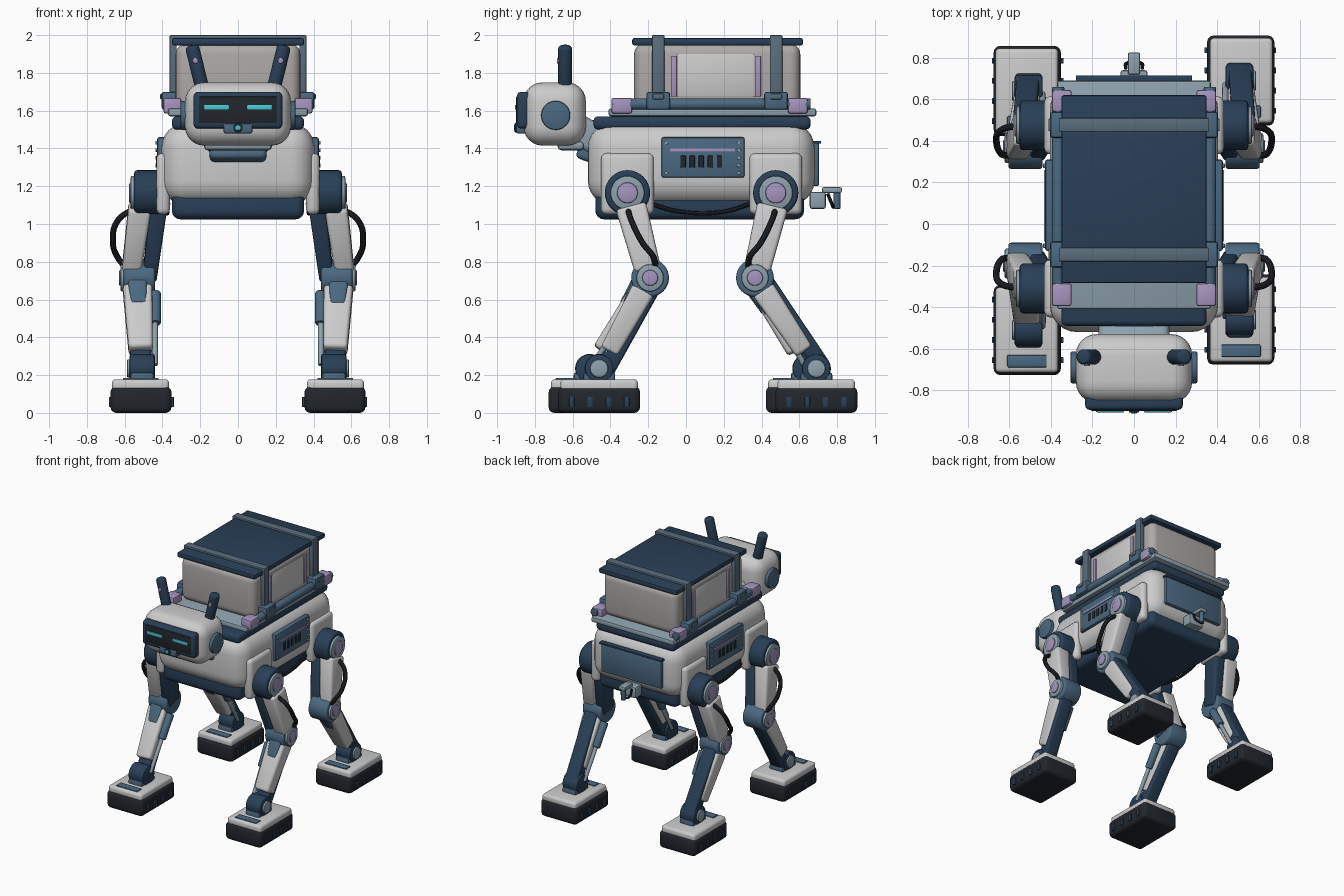
import bpy, bmesh, math
from mathutils import Vector, Matrix

if "Cube" in bpy.data.objects:
    bpy.data.objects.remove(bpy.data.objects["Cube"])

COL = dict(white=(.72, .73, .74), navy=(.022, .05, .095), blue=(.07, .14, .22), steel=(.27, .36, .42),
           lilac=(.38, .30, .52), black=(.016, .02, .026), cyan=(.06, .6, .65), crate=(.42, .40, .39),
           strap=(.10, .15, .20))
MATS = {}
for k, c in COL.items():
    MATS[k] = bpy.data.materials.new(k)
    MATS[k].diffuse_color = (*c, 1)


def add(name, bm, mat):
    bmesh.ops.recalc_face_normals(bm, faces=bm.faces)
    me = bpy.data.meshes.new(name)
    bm.to_mesh(me)
    bm.free()
    me.materials.append(MATS[mat])
    ob = bpy.data.objects.new(name, me)
    bpy.context.collection.objects.link(ob)
    return ob


def bevel(bm, w, seg):
    if w > 0:
        es = [e for e in bm.edges if e.calc_face_angle(0) > 1.0]
        bmesh.ops.bevel(bm, geom=es, offset=w, segments=seg, profile=.5, affect='EDGES', clamp_overlap=True)


def box(name, x, y, z, mat, w=.01, seg=2):
    """Rounded box from three (min, max) ranges."""
    bm = bmesh.new()
    bmesh.ops.create_cube(bm, size=1)
    for v in bm.verts:
        v.co = [(r[0] + r[1]) / 2 + c * abs(r[1] - r[0]) for r, c in zip((x, y, z), v.co)]
    bevel(bm, w, seg)
    return add(name, bm, mat)


def frame(p0, p1):
    d = (p1 - p0).normalized()
    ref = Vector((1, 0, 0)) if abs(d.x) < .9 else Vector((0, 1, 0))
    ax = (ref - d * ref.dot(d)).normalized()
    m = Matrix((ax, d.cross(ax), d)).transposed().to_4x4()
    m.translation = (p0 + p1) / 2
    return m


def beam(name, p0, p1, wx, wy, mat, taper=1, off=0, w=.015):
    """Rounded bar between two points, end size scaled by taper."""
    p0, p1 = Vector(p0), Vector(p1)
    bm = bmesh.new()
    bmesh.ops.create_cube(bm, size=1)
    for v in bm.verts:
        k = taper if v.co.z > 0 else 1
        v.co = (v.co.x * wx * k, v.co.y * wy * k + off, v.co.z * (p1 - p0).length)
    bevel(bm, w, 3)
    bm.transform(frame(p0, p1))
    return add(name, bm, mat)


def cyl(name, p0, p1, r, mat, w=.008, seg=2, n=32):
    p0, p1 = Vector(p0), Vector(p1)
    bm = bmesh.new()
    bmesh.ops.create_cone(bm, cap_ends=True, segments=n, radius1=r, radius2=r, depth=(p1 - p0).length)
    bevel(bm, w, seg)
    bm.transform(frame(p0, p1))
    return add(name, bm, mat)


def hose(name, pts, r):
    cu = bpy.data.curves.new(name, 'CURVE')
    cu.dimensions, cu.bevel_depth, cu.bevel_resolution = '3D', r, 3
    sp = cu.splines.new('BEZIER')
    sp.bezier_points.add(len(pts) - 1)
    for b, p in zip(sp.bezier_points, pts):
        b.co, b.handle_left_type, b.handle_right_type = p, 'AUTO', 'AUTO'
    tmp = bpy.data.objects.new(name + "_path", cu)
    bpy.context.collection.objects.link(tmp)
    bpy.context.view_layer.update()
    me = bpy.data.meshes.new_from_object(tmp.evaluated_get(bpy.context.evaluated_depsgraph_get()))
    bpy.data.objects.remove(tmp)
    bm = bmesh.new()
    bm.from_mesh(me)
    add(name, bm, 'black')


def sx(s, a, b):
    return tuple(sorted((s * a, s * b)))


# Body, belly and cargo deck
box("body", (-.405, .405), (-.52, .68), (1.1, 1.535), 'white', .13, 6)
box("belly", (-.35, .35), (-.48, .625), (1.025, 1.18), 'navy', .045, 4)
box("deck_base", (-.35, .35), (-.49, .66), (1.5, 1.57), 'navy', .025, 3)
box("deck_plate", (-.37, .37), (-.41, .69), (1.57, 1.612), 'steel', .012)

# Cargo crate with lid
box("crate", (-.33, .33), (-.275, .605), (1.6, 1.955), 'crate', .055, 5)
box("crate_lid", (-.35, .35), (-.285, .62), (1.945, 1.985), 'navy', .012)
for y in (-.147, .477):
    box("strap_top", (-.362, .362), (y - .033, y + .033), (1.98, 2.0), 'strap', .006)

# Head, visor and eyes
box("head", (-.28, .28), (-.86, -.53), (1.415, 1.75), 'white', .1, 6)
box("visor", (-.235, .235), (-.895, -.82), (1.505, 1.7), 'navy', .022, 3)
box("visor_screen", (-.208, .208), (-.9, -.87), (1.533, 1.675), 'black', .006)
box("chin_sensor", (-.077, .077), (-.9, -.82), (1.48, 1.533), 'blue', .01)
cyl("chin_lens_ring", (0, -.907, 1.51), (0, -.88, 1.51), .025, 'black', .003)
cyl("chin_lens", (0, -.911, 1.51), (0, -.88, 1.51), .014, 'cyan', .002, n=16)

# Neck
beam("neck", (0, -.62, 1.53), (0, -.4, 1.4), .34, .16, 'steel', w=.035)
box("neck_collar", (-.18, .18), (-.68, -.54), (1.39, 1.44), 'steel', .02)
beam("neck_guard", (0, -.57, 1.4), (0, -.46, 1.36), .3, .1, 'blue', w=.025)
box("neck_cover", (-.11, .11), (-.56, -.42), (1.47, 1.55), 'blue', .02)

# Rear plate and hitch
box("rear_plate", (-.27, .27), (.66, .705), (1.2, 1.435), 'blue', .012)
box("rear_trim", (-.28, .28), (.66, .715), (1.425, 1.44), 'navy', .004)
box("hitch_base", (-.065, .065), (.655, .74), (1.08, 1.17), 'steel', .012)
box("hitch_arm", (-.03, .03), (.72, .825), (1.165, 1.195), 'steel', .008)
cyl("hitch_pin", (0, .8, 1.08), (0, .8, 1.19), .018, 'blue', .005, n=20)
hose("hitch_loop", [(-.04, .75, 1.16), (-.03, .775, 1.1), (.03, .775, 1.1), (.04, .75, 1.16)], .009)

for s in (-1, 1):
    # Eyes, ear discs and antenna ears
    box("eye", sx(s, .048, .182), (-.906, -.89), (1.606, 1.63), 'cyan', .003)
    cyl("ear_disc", (s * .26, -.69, 1.575), (s * .305, -.69, 1.575), .077, 'blue')
    cyl("ear", (s * .185, -.64, 1.7), (s * .245, -.64, 1.945), .037, 'navy', .02, 4)
    cyl("ear_light", (s * .226, -.684, 1.865), (s * .226, -.66, 1.865), .015, 'lilac', .003, n=16)
    # Deck rails with end caps
    cyl("rail", (s * .365, -.39, 1.635), (s * .365, .66, 1.635), .03, 'blue', .006)
    for y in ((-.395, -.285), (.54, .645)):
        box("rail_cap", sx(s, .3, .395), y, (1.585, 1.668), 'lilac', .012)
    # Crate straps, buckles and side trim
    for y in (-.147, .477):
        box("strap_side", sx(s, .325, .362), (y - .033, y + .033), (1.62, 1.998), 'strap', .006)
        box("buckle", sx(s, .3, .405), (y - .063, y + .063), (1.605, 1.7), 'blue', .015)
        box("buckle_latch", sx(s, .37, .412), (y - .03, y + .03), (1.66, 1.69), 'strap', .005)
    for y in (-.064, .38):
        box("crate_trim", sx(s, .31, .342), (y - .016, y + .016), (1.675, 1.89), 'lilac', .004)
    box("crate_side_panel", sx(s, .31, .335), (-.045, .36), (1.675, 1.9), 'white', .004)
    # Side equipment panel
    box("side_panel", sx(s, .37, .428), (-.13, .31), (1.245, 1.46), 'blue', .012)
    box("panel_stripe", sx(s, .42, .434), (-.085, .26), (1.383, 1.4), 'lilac', .003)
    for i in range(5):
        y = -.015 + i * .048
        box("panel_vent", sx(s, .42, .433), (y - .014, y + .014), (1.298, 1.362), 'black', .004)
        z = 1.27 + i * .04
        cyl("panel_bolt", (s * .42, .28, z), (s * .437, .28, z), .01, 'steel', .002, n=12)
    for z in (1.27, 1.43):
        cyl("panel_bolt", (s * .42, -.105, z), (s * .437, -.105, z), .01, 'steel', .002, n=12)
    hose("belly_cable", [(s * .37, -.2, 1.11), (s * .375, -.03, 1.065), (s * .375, .2, 1.065), (s * .37, .35, 1.11)], .012)


def leg(s, tag, f, yh, yk, ya):
    """s = side sign, f = -1 front / 1 rear, then y of hip, knee and ankle."""
    n = lambda part: tag + "_" + part
    X = lambda a, y, z: Vector((s * a, y, z))
    # Hip
    box(n("hip_shroud"), sx(s, .36, .432), (yh - .14, yh + .14), (1.05, 1.375), 'white', .03, 3)
    cyl(n("hip_joint"), X(.4, yh, 1.165), X(.55, yh, 1.165), .12, 'navy', .018, 3)
    cyl(n("hip_ring"), X(.53, yh, 1.165), X(.568, yh, 1.165), .09, 'steel')
    cyl(n("hip_hub"), X(.55, yh, 1.165), X(.576, yh, 1.165), .055, 'lilac')
    # Thigh
    beam(n("thigh_frame"), X(.41, yh, 1.165), X(.47, yk, .71), .09, .15, 'navy', .85)
    a, b = X(.51, yh, 1.165), X(.57, yk, .71)
    beam(n("thigh_cover"), a.lerp(b, .16), a.lerp(b, .9), .12, .165, 'white', .85, w=.02)
    # Knee
    cyl(n("knee_joint"), X(.44, yk, .715), X(.605, yk, .715), .1, 'blue', .014, 3)
    cyl(n("knee_ring"), X(.59, yk, .715), X(.622, yk, .715), .072, 'steel')
    cyl(n("knee_hub"), X(.6, yk, .715), X(.63, yk, .715), .042, 'lilac')
    # Shin
    k, a = X(.535, yk, .715), X(.51, ya, .23)
    beam(n("shin_frame"), k, a, .11, .09, 'navy', off=-.035)
    beam(n("shin_cover"), k.lerp(a, .12), k.lerp(a, .8), .155, .125, 'white', .82, w=.02)
    beam(n("knee_guard"), k.lerp(a, .02), k.lerp(a, .34), .11, .165, 'blue', .75)
    q, e = X(.437, yk, .715), X(.44, ya, .23)
    cyl(n("piston"), q.lerp(e, .16), q.lerp(e, .5), .03, 'blue')
    cyl(n("piston_rod"), q.lerp(e, .45), q.lerp(e, .95), .015, 'steel', .003, n=16)
    # Ankle and foot
    cyl(n("ankle_joint"), X(.44, ya, .235), X(.575, ya, .235), .077, 'navy', .012)
    cyl(n("ankle_cap"), X(.56, ya, .235), X(.588, ya, .235), .048, 'steel')
    box(n("ankle_base"), sx(s, .445, .57), (ya - .085, ya + .085), (.15, .215), 'blue', .015)
    box(n("foot_sole"), sx(s, .352, .675), (ya - .217, ya + .217), (0, .14), 'black', .03, 3)
    box(n("foot_upper"), sx(s, .365, .667), (ya - .205, ya + .205), (.11, .178), 'white', .02, 3)
    box(n("toe_plate"), sx(s, .42, .61), (ya - .18, ya - .12), (.17, .186), 'blue', .006)
    for i in range(4):
        y = ya - .145 + i * .097
        for x in (.347, .676):
            box(n("tread_lug"), sx(s, x - .008, x + .008), (y - .014, y + .014), (.03, .085), 'navy', .004)
    # Hose from hip to knee
    g = -f
    hose(n("hose"), [X(.53, yh, 1.09), X(.635, yh + g * .02, 1.02), X(.662, yh + g * .08, .9),
                     X(.635, yh + g * .14, .82), X(.595, yh + g * .145, .77)], .016)


leg(1, "front_right_leg", -1, -.31, -.19, -.46)
leg(-1, "front_left_leg", -1, -.31, -.19, -.51)
leg(1, "rear_right_leg", 1, .475, .365, .69)
leg(-1, "rear_left_leg", 1, .475, .365, .64)

# Smooth shading with sharp edges kept
for ob in bpy.context.collection.objects:
    ob.select_set(True)
    bpy.context.view_layer.objects.active = ob
bpy.ops.object.shade_smooth_by_angle(angle=math.radians(35))

for m in bpy.data.materials:
    if m.users and not m.is_grease_pencil:
        m.use_nodes = True
        m.node_tree.nodes["Principled BSDF"].inputs["Base Color"].default_value = m.diffuse_color
